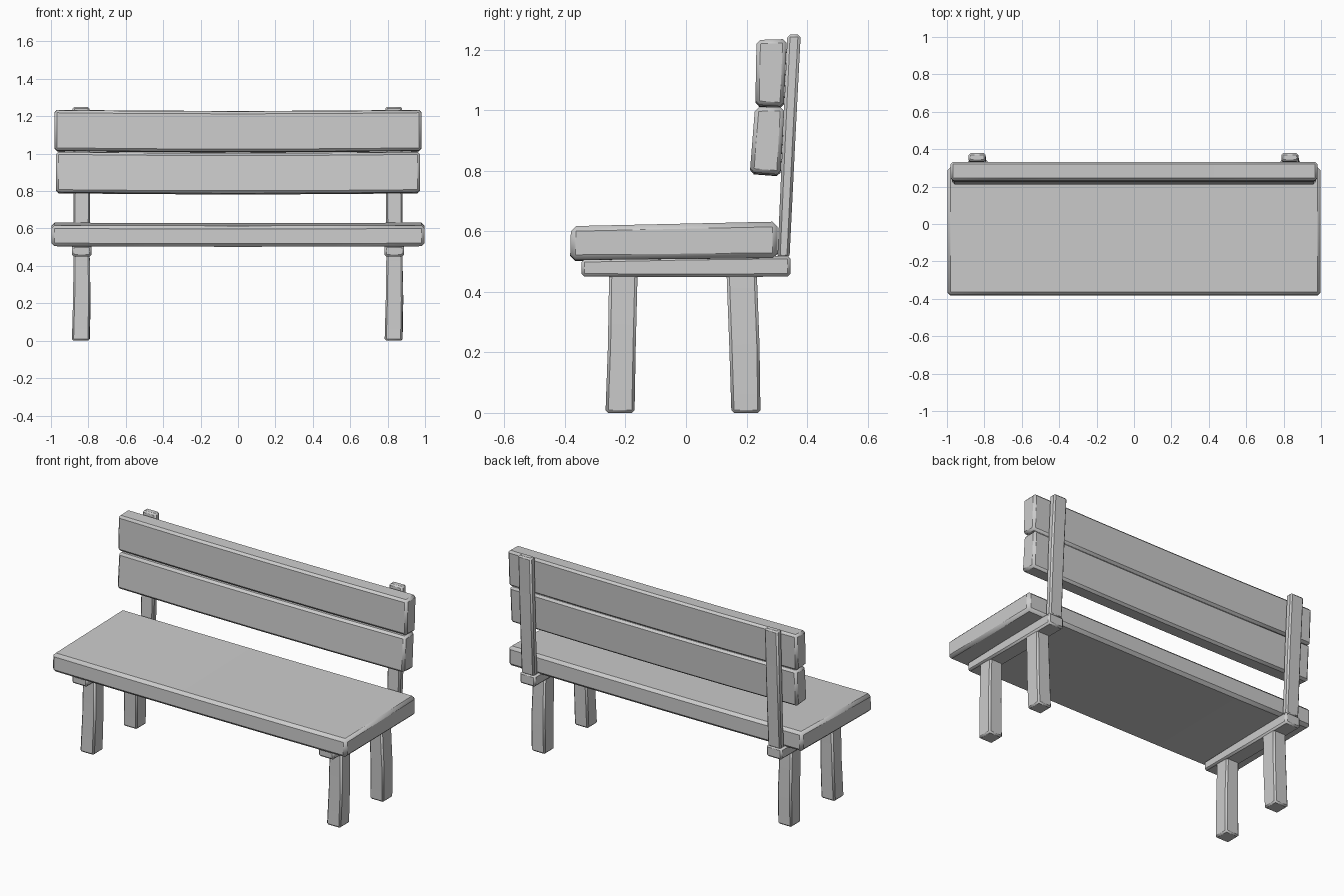
import bpy, bmesh, math

if "Cube" in bpy.data.objects:
    bpy.data.objects.remove(bpy.data.objects["Cube"])


def loft(name, rings, bevel):
    """Skin a timber through four-cornered rings, then ease its edges."""
    bm = bmesh.new()
    loops = [[bm.verts.new(p) for p in ring] for ring in rings]
    for a, b in zip(loops, loops[1:]):
        for i in range(4):
            j = (i + 1) % 4
            bm.faces.new((a[i], a[j], b[j], b[i]))
    bm.faces.new(loops[0])
    bm.faces.new(loops[-1])
    bmesh.ops.recalc_face_normals(bm, faces=bm.faces)
    me = bpy.data.meshes.new(name)
    bm.to_mesh(me)
    bm.free()
    ob = bpy.data.objects.new(name, me)
    bpy.context.collection.objects.link(ob)
    mod = ob.modifiers.new("eased_edges", 'BEVEL')
    mod.width = bevel
    mod.segments = 1
    mod.limit_method = 'ANGLE'
    mod.angle_limit = math.radians(40)
    bpy.ops.object.select_all(action='DESELECT')
    ob.select_set(True)
    bpy.context.view_layer.objects.active = ob
    bpy.ops.object.shade_smooth_by_angle(angle=math.radians(60))
    return ob


def plank(name, profile, half, sag, bevel=0.013):
    """Sweep a (y, z) profile along x, dipping by sag in the middle."""
    rings = []
    for t in (-1, -0.5, 0, 0.5, 1):
        dip = sag * (1 - t * t)
        rings.append([(t * half, y, z - dip) for y, z in profile])
    return loft(name, rings, bevel)


def upright(name, stations, bevel=0.009):
    """Stations: (z, centre x, centre y, half x, half y)."""
    rings = [[(x - hx, y - hy, z), (x + hx, y - hy, z),
              (x + hx, y + hy, z), (x - hx, y + hy, z)]
             for z, x, y, hx, hy in stations]
    return loft(name, rings, bevel)


# Seat and back boards
plank("seat", [(-0.383, 0.505), (0.303, 0.512), (0.303, 0.632), (-0.38, 0.617)],
      0.998, 0.003, 0.017)
plank("upper_back_board", [(0.229, 1.018), (0.323, 1.012), (0.333, 1.235), (0.233, 1.232)],
      0.98, 0.006)
plank("lower_back_board", [(0.211, 0.795), (0.312, 0.787), (0.325, 1.011), (0.228, 1.009)],
      0.973, 0.006)

# Rails, legs and back posts on each side
for label, s in (("left", -1), ("right", 1)):
    c = 0.836 * s
    loft(label + "_rail",
         [[(c - 0.052, y, lo), (c + 0.052, y, lo), (c + 0.052, y, hi), (c - 0.052, y, hi)]
          for y, lo, hi in ((-0.345, 0.45, 0.508), (0, 0.449, 0.515), (0.345, 0.45, 0.519))],
         0.01)
    upright(label + "_front_leg",
            [(0, c - 0.005, -0.218, 0.047, 0.048), (0.22, c, -0.212, 0.046, 0.046),
             (0.46, c, -0.207, 0.043, 0.047)])
    upright(label + "_rear_leg",
            [(0, c - 0.003, 0.198, 0.047, 0.048), (0.22, c + 0.002, 0.193, 0.046, 0.05),
             (0.46, c, 0.184, 0.043, 0.05)])
    upright(label + "_back_post",
            [(0.512, c, 0.322, 0.044, 0.020), (0.9, c, 0.34, 0.045, 0.021),
             (1.25, c - 0.003, 0.357, 0.045, 0.022)])
